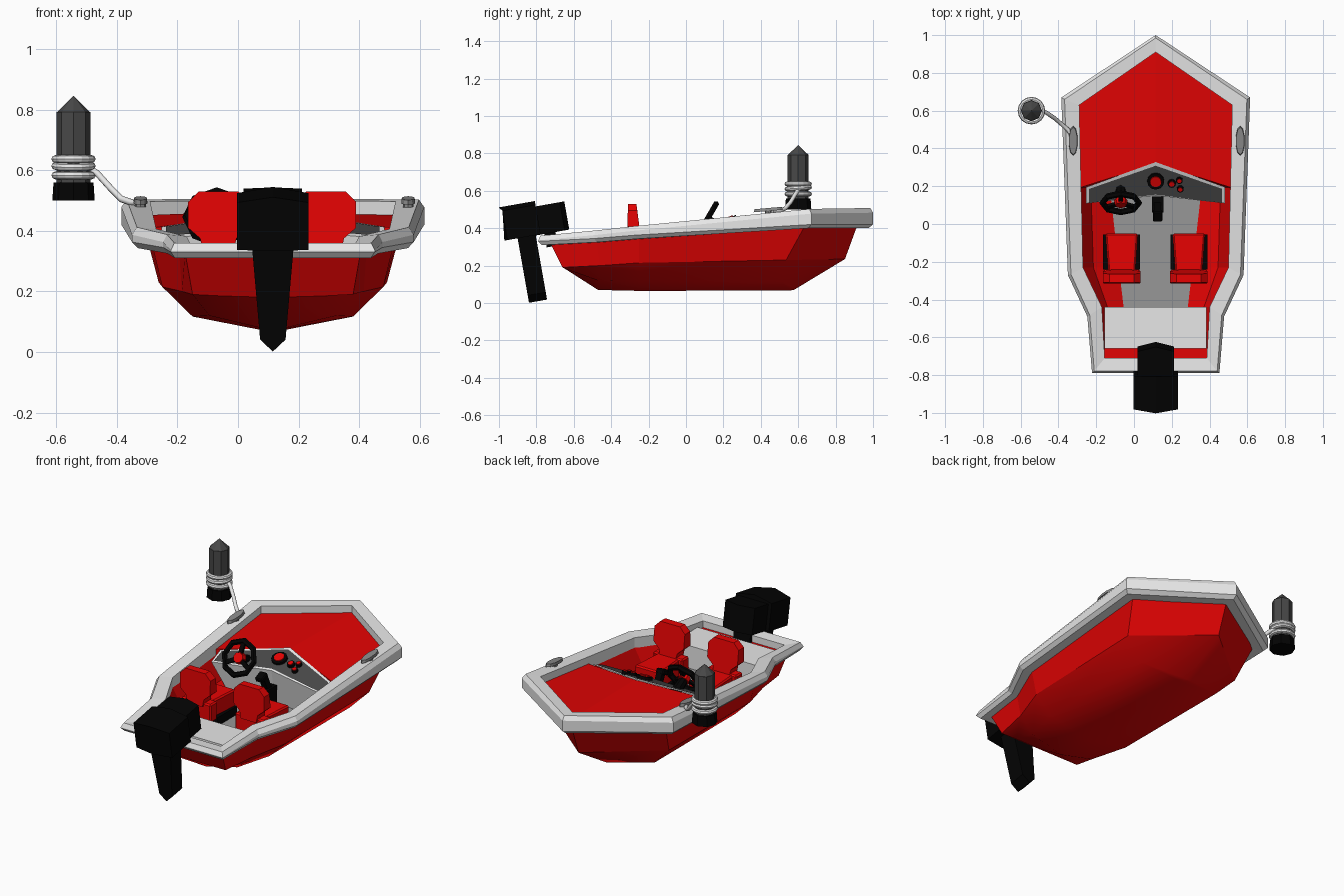
import bpy, bmesh
from math import radians, sin, cos, pi
from mathutils import Vector, Matrix

if "Cube" in bpy.data.objects:
    bpy.data.objects.remove(bpy.data.objects["Cube"])

CX = 0.115  # centre line of the boat


def material(name, r, g, b):
    m = bpy.data.materials.new(name)
    m.use_nodes = True
    m.diffuse_color = (r, g, b, 1)
    m.node_tree.nodes["Principled BSDF"].inputs["Base Color"].default_value = (r, g, b, 1)
    return m


RED = material("red paint", 0.76, 0.001, 0.001)
BRIGHT = material("bright red", 0.95, 0.001, 0.001)
LIGHT = material("light grey", 0.8, 0.8, 0.8)
FLOOR = material("floor grey", 0.31, 0.31, 0.31)
METAL = material("cleat grey", 0.26, 0.26, 0.26)
DARK = material("dark grey", 0.065, 0.065, 0.065)
BLACK = material("black", 0.001, 0.001, 0.001)


def finish(name, bm, mat, matrix=None, second=None, rule=None):
    bmesh.ops.remove_doubles(bm, verts=bm.verts, dist=0.0005)
    bmesh.ops.recalc_face_normals(bm, faces=bm.faces)
    me = bpy.data.meshes.new(name)
    me.materials.append(mat)
    if second:
        me.materials.append(second)
        for f in bm.faces:
            f.material_index = int(rule(f))
    bm.to_mesh(me)
    bm.free()
    ob = bpy.data.objects.new(name, me)
    ob.matrix_world = matrix or Matrix.Translation((CX, 0, 0))
    bpy.context.collection.objects.link(ob)
    return ob


def grid(rows, closed_rows=False, closed_cols=False, caps=False):
    """Skin rows of points with quads."""
    bm = bmesh.new()
    vs = [[bm.verts.new(p) for p in row] for row in rows]
    n, m = len(rows), len(rows[0])
    for i in range(n if closed_rows else n - 1):
        for j in range(m if closed_cols else m - 1):
            a, b = vs[i], vs[(i + 1) % n]
            k = (j + 1) % m
            bm.faces.new((a[j], a[k], b[k], b[j]))
    if caps:
        bm.faces.new(vs[0])
        bm.faces.new(vs[-1])
    return bm


def prism(name, pts, axis, a, b, mat, matrix=None, bevel=0):
    """Extrude a 2D profile along an axis from a to b."""
    def put(p, t):
        return {"y": (p[0], t, p[1]), "z": (*p, t)}[axis]
    bm = grid([[put(p, t) for p in pts] for t in (a, b)], closed_cols=True, caps=True)
    if bevel:
        bmesh.ops.bevel(bm, geom=bm.edges[:], offset=bevel, segments=1, affect="EDGES")
    return finish(name, bm, mat, matrix)


def box(name, x, y, z, mat, matrix=None, bevel=0):
    rect = [(x[0], y[0]), (x[1], y[0]), (x[1], y[1]), (x[0], y[1])]
    return prism(name, rect, "z", z[0], z[1], mat, matrix, bevel)


def place(x, y, z, tilt=0):
    return Matrix.Translation((x, y, z)) @ Matrix.Rotation(radians(tilt), 4, "X")


def cone(name, r1, r2, depth, mat, matrix, sides=12):
    bm = bmesh.new()
    bmesh.ops.create_cone(bm, cap_ends=True, segments=sides, radius1=r1, radius2=r2, depth=depth)
    return finish(name, bm, mat, matrix)


def ring(name, major, minor, mat, matrix, n=16, m=8):
    rows = [[((major + minor * cos(2 * pi * j / m)) * cos(2 * pi * i / n),
              (major + minor * cos(2 * pi * j / m)) * sin(2 * pi * i / n),
              minor * sin(2 * pi * j / m)) for j in range(m)] for i in range(n)]
    return finish(name, grid(rows, True, True), mat, matrix)


# Hull: each station runs deck edge, chine, lower chine, keel as (y, half width, z)
stations = [
    [(-.73, .29, .33), (-.66, .265, .19), (-.65, .17, .185), (-.64, 0, .18)],
    [(-.48, .31, .34), (-.46, .30, .20), (-.47, .21, .12), (-.47, 0, .07)],
    [(-.25, .40, .36), (-.25, .365, .215), (-.25, .265, .117), (-.25, 0, .065)],
    [(.645, .43, .43), (.535, .377, .23), (.51, .265, .117), (.555, 0, .067)],
    [(.925, 0, .44), (.85, 0, .235), (.585, 0, .075), (.575, 0, .07)],
]
rows = [[(-h, y, z) for y, h, z in s] + [(h, y, z) for y, h, z in s[-2::-1]] for s in stations]
bm = grid(rows)
bm.verts.ensure_lookup_table()
bm.faces.new(bm.verts[:7])
for f in bm.faces:  # rounded bottom below the chine
    f.smooth = max(v.co.z for v in f.verts) < .24
finish("hull", bm, RED)

# Gunwale: (outer half, outer y, inner half, inner y, top z, bottom z)
rim = [(0, 1.0, 0, .91, .508, .40), (.5, .67, .405, .63, .503, .40),
       (.465, -.27, .385, -.23, .412, .343), (.362, -.49, .285, -.44, .388, .325),
       (.337, -.79, .27, -.71, .36, .31)]
loops = []
for s, part in ((1, rim), (-1, rim[:0:-1])):
    for ho, yo, hi, yi, zt, zb in part:
        loops.append([(s * ho * .96, yo * .975, zb), (s * ho, yo, zb + .02), (s * ho, yo, zt - .025),
                      (s * ho * .965, yo * .985, zt), (s * hi, yi, zt - .006), (s * hi, yi, zb)])
finish("gunwale", grid(loops, True, True), LIGHT)

# Cockpit tub with sloping red sides and a grey floor:
# rows of (y, rim half, rim z, shoulder half, shoulder y, floor half, floor y)
tub = [(-.715, .275, .32, .24, -.672, .165, -.645), (-.44, .29, .335, .255, -.44, .17, -.44),
       (-.23, .39, .355, .33, -.23, .195, -.23), (.25, .40, .39, .345, .25, .25, .25)]
rows = [[(-t, y, z), (-m, my, .25), (-f, fy, .2), (f, fy, .2), (m, my, .25), (t, y, z)]
        for y, t, z, m, my, f, fy in tub]
bm = grid(rows)
bm.verts.ensure_lookup_table()
bm.faces.new(bm.verts[:6])
finish("cockpit", bm, RED, None, FLOOR, lambda f: f.calc_center_median().z < .205)
prism("stern_bench", [(-.17, .2), (.17, .2), (.265, .27), (.27, .335), (-.27, .335), (-.265, .27)],
      "y", -.66, -.44, LIGHT)
box("stern_ledge", (-.272, .272), (-.713, -.655), (.306, .314), RED)


# Foredeck and dashboard console
def dash(x, s):
    """Point on the dashboard slope, s from 0 at the bottom to 1 at the top."""
    k = abs(x) / .36
    low, high = Vector((x, .15 - .04 * k, .405 - .03 * k)), Vector((x, .32 - .13 * k, .468 - .06 * k))
    return low.lerp(high, s)


deck = [[(-.408, .63, .452), (0, .915, .46), (.408, .63, .452)],
        [(-.408, .19, .408), (0, .32, .468), (.408, .19, .408)],
        [(-.36, .19, .25), (0, .32, .22), (.36, .19, .25)]]
finish("foredeck", grid(deck), RED)
console = [[dash(x, 1) + Vector((0, .008, .006)) for x in (-.368, 0, .368)],
           [dash(x, 0) for x in (-.368, 0, .368)],
           [(x * .8, .19 - abs(x) * .1, .2) for x in (-.36, 0, .36)]]
finish("console", grid(console), LIGHT)
panel = [[dash(x, s) + Vector((0, -.003, .006)) for x in (-.352, 0, .352)] for s in (.95, .05)]
finish("dash_panel", grid(panel), DARK)
for x, s, r in ((0, .48, .045), (.085, .53, .022), (.125, .72, .018), (.13, .4, .018)):
    p = dash(x, s) + Vector((CX, -.004, .01))
    cone("gauge_bezel", r, r, .02, BLACK, place(*p, 21))
    cone("gauge_face", r * .78, r * .65, .03, BRIGHT, place(*p, 21))

# Steering wheel
WHEEL = place(-.07, .112, .445, 60)
ring("steering_wheel", .097, .017, BLACK, WHEEL, 8, 6)
for a in (90, 210, 330):
    box("wheel_spoke", (0, .095), (-.012, .012), (-.008, .008), BLACK,
        WHEEL @ Matrix.Rotation(radians(a), 4, "Z"))
cone("wheel_hub", .036, .03, .03, BRIGHT, WHEEL, 8)
cone("steering_column", .035, .025, .13, BLACK, WHEEL @ Matrix.Translation((0, 0, -.08)), 8)

# Throttle
box("throttle_base", (-.02, .04), (.06, .145), (.2, .33), BLACK)
box("throttle_lever", (-.018, .018), (-.015, .02), (0, .11), BLACK, place(CX + .01, .1, .31, 25))
box("throttle_grip", (-.025, .025), (-.03, .03), (0, .03), BLACK, place(CX + .01, .05, .395, 25), .006)

# Seats
half = [(.05, .33), (.06, .375), (.1, .41), (.1, .495), (.065, .53)]
back = half + [(-x, z) for x, z in half[::-1]]
for x in (-.065, .29):
    at = Matrix.Translation((x, 0, 0))
    box("seat_base", (-.098, .098), (-.24, -.055), (.2, .25), BLACK, at)
    prism("seat_cushion", [(-.07, -.27), (.07, -.27), (.086, -.05), (-.086, -.05)],
          "z", .24, .345, BRIGHT, at, .008)
    # back leans slightly and thins towards the top
    rows = [[(px, y + (.53 - pz) * lean, pz) for px, pz in back] for y, lean in ((-.31, -.03), (-.265, .13))]
    finish("seat_back", grid(rows, closed_cols=True, caps=True), BRIGHT, at)
    box("seat_back_foot", (-.098, .098), (-.305, -.24), (.24, .35), BRIGHT, at, .008)

# Outboard motor, tilted as one unit
MOTOR = place(CX, -.8, .44, 10)
cowl = [(-.118, -.075), (0, -.075), (.118, -.075), (.118, .084), (0, .105), (-.118, .084)]
rows = [[(x, -.187 + abs(x) * .15, z) for x, z in cowl], [(x, .01, z) for x, z in cowl]]
finish("motor_rear_cowl", grid(rows, closed_cols=True, caps=True), BLACK, MOTOR)
prism("motor_front_cowl", [(-.097, -.02), (.097, -.02), (.097, .14), (0, .165), (-.097, .14)],
      "z", -.077, .076, BLACK, MOTOR)
prism("motor_leg", [(-.07, -.06), (.07, -.06), (.042, -.385), (0, -.425), (-.042, -.385)],
      "y", -.115, -.017, BLACK, MOTOR)
box("motor_mount", (-.055, .055), (.03, .09), (-.15, -.07), BLACK, MOTOR)

# Cleats on the gunwale
for x in (-.322, .562):
    cone("cleat_post", .018, .018, .03, METAL, place(x, .44, .485, 5), 8)
    cone("cleat_top", .024, .022, .016, METAL,
         place(x, .44, .5, 5) @ Matrix.Diagonal((1, 3.3, 1, 1)), 10)

# Fender with rope coils and a line to the cleat
FX, FY = -.543, .6
cone("fender_base", .07, .066, .06, BLACK, place(FX, FY, .53), 8)
cone("fender_body", .056, .056, .235, DARK, place(FX, FY, .675), 8)
cone("fender_tip", .056, 0, .055, DARK, place(FX, FY, .818), 8)
for z, tilt in ((.583, 0), (.614, 4), (.637, 0)):
    ring("rope_coil", .06, .013, LIGHT, place(FX, FY, z, tilt))
cu = bpy.data.curves.new("mooring_line", "CURVE")
cu.dimensions = "3D"
cu.bevel_depth = .011
cu.bevel_resolution = 2
sp = cu.splines.new("POLY")
path = [(-.49, .6, .605), (-.465, .59, .59), (-.42, .56, .54), (-.385, .53, .505), (-.35, .5, .493), (-.325, .46, .492)]
sp.points.add(len(path) - 1)
for pt, co in zip(sp.points, path):
    pt.co = (*co, 1)
cu.materials.append(LIGHT)
bpy.context.collection.objects.link(bpy.data.objects.new("mooring_line", cu))
